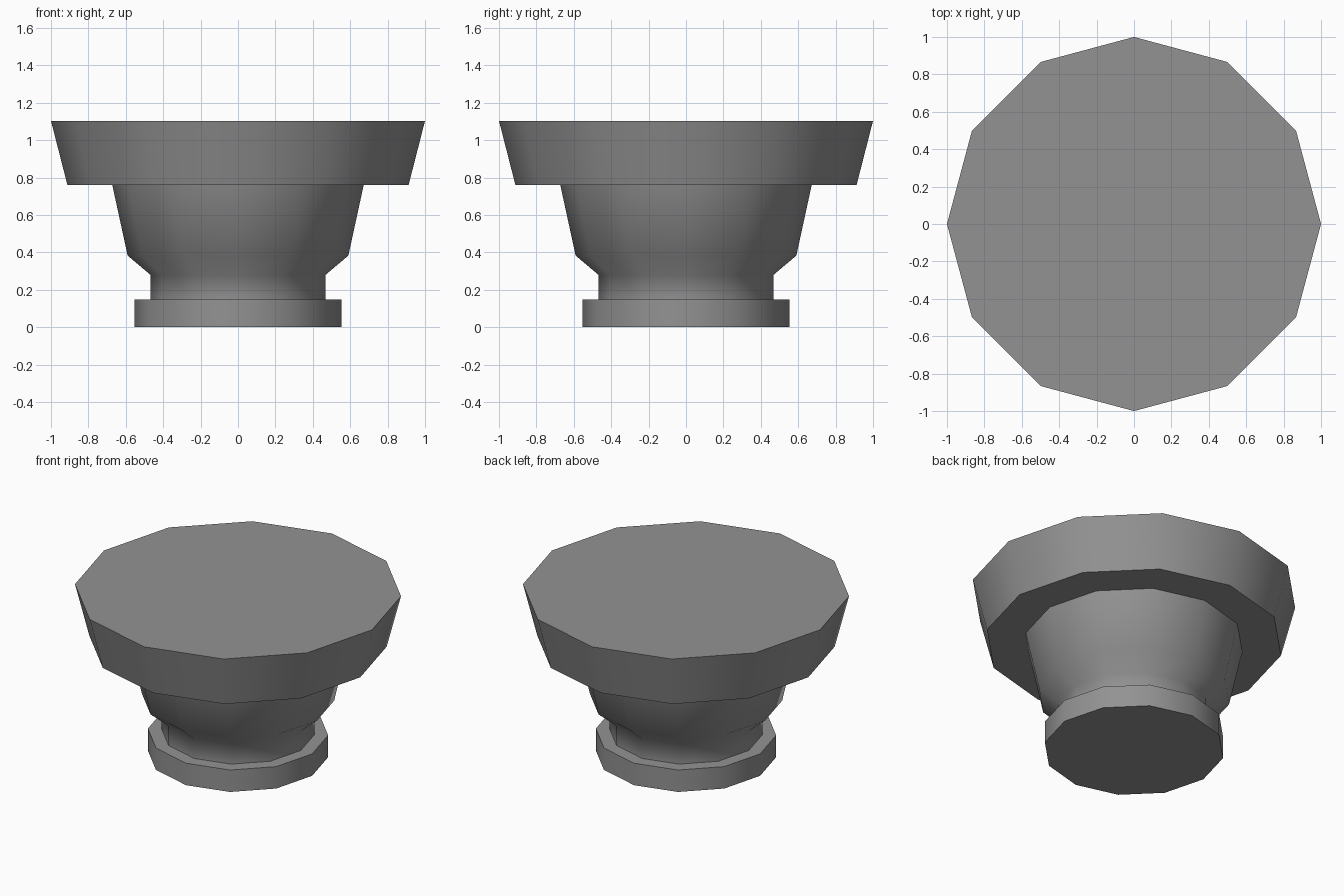
import bpy
import bmesh
import math

SIDES = 12

cube = bpy.data.objects.get("Cube")
if cube:
    bpy.data.objects.remove(cube, do_unlink=True)

# Single flat grey
grey = bpy.data.materials.new("mid_grey")
grey.use_nodes = True
colour = (0.29, 0.29, 0.29, 1)
grey.diffuse_color = colour
grey.node_tree.nodes["Principled BSDF"].inputs["Base Color"].default_value = colour


def lathe(name, profile):
    """Capped twelve-sided solid from (radius, height) points, bottom to top."""
    bm = bmesh.new()
    rings = []
    for r, z in profile:
        angles = [2 * math.pi * i / SIDES for i in range(SIDES)]
        rings.append([bm.verts.new((r * math.cos(a), r * math.sin(a), z)) for a in angles])
    for low, high in zip(rings, rings[1:]):
        for i in range(SIDES):
            j = (i + 1) % SIDES
            bm.faces.new((low[i], low[j], high[j], high[i]))
    bm.faces.new(rings[0][::-1])
    bm.faces.new(rings[-1])
    mesh = bpy.data.meshes.new(name)
    bm.to_mesh(mesh)
    bm.free()
    mesh.materials.append(grey)
    obj = bpy.data.objects.new(name, mesh)
    bpy.context.collection.objects.link(obj)
    bpy.ops.object.select_all(action="DESELECT")
    obj.select_set(True)
    bpy.context.view_layer.objects.active = obj
    bpy.ops.object.shade_smooth_by_angle(angle=math.radians(60))
    return obj


# Foot, neck, flared bowl and overhanging rim form one turned solid
lathe("pedestal", [
    (0.553, 0), (0.553, 0.148),      # foot
    (0.468, 0.148), (0.468, 0.28),   # neck
    (0.59, 0.383), (0.672, 0.76),    # bowl
    (0.912, 0.76), (1, 1.104),       # rim
])
